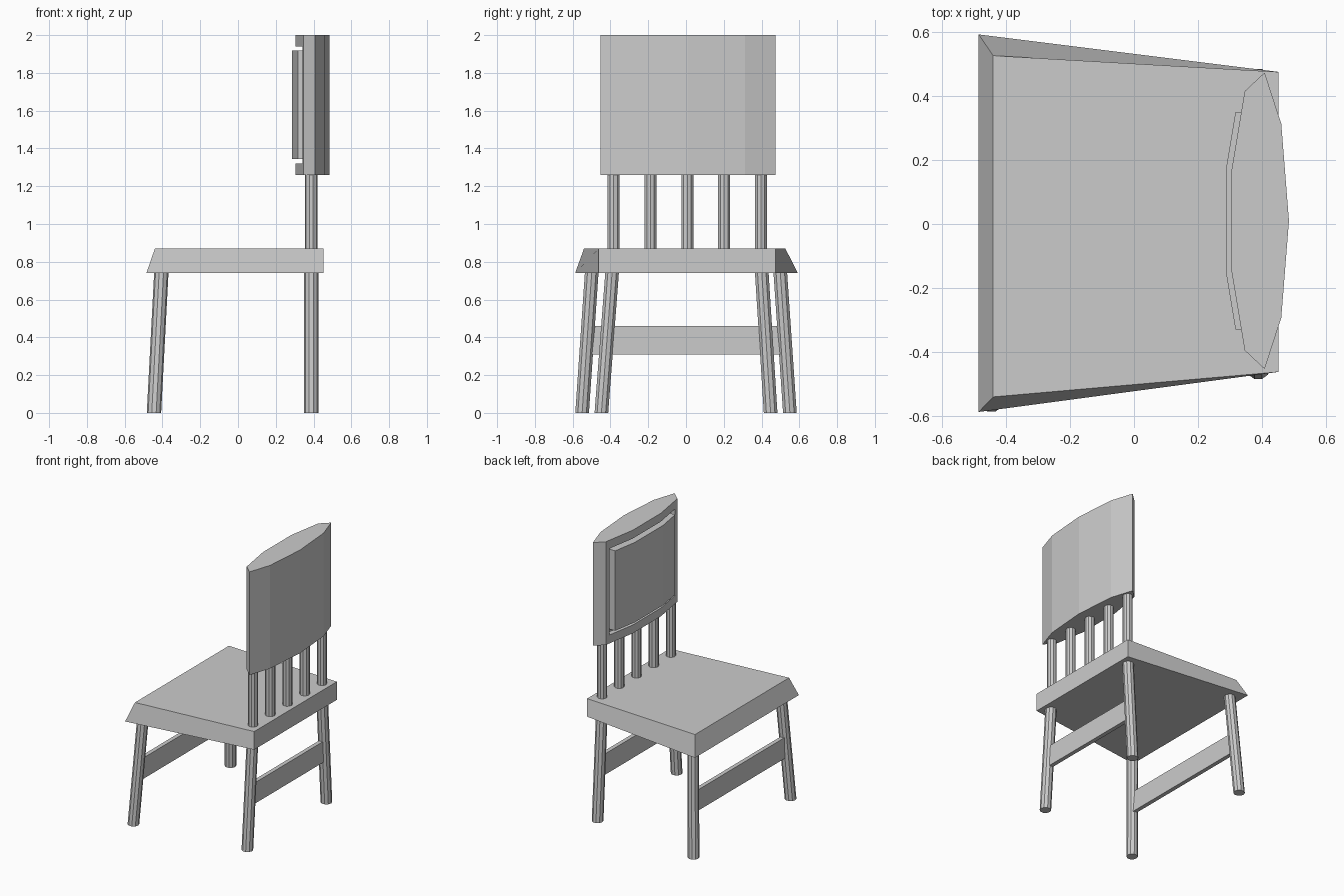
import bpy, bmesh
from math import cos, sin, pi

if "Cube" in bpy.data.objects:
    bpy.data.objects.remove(bpy.data.objects["Cube"])

CY = 0.01      # centre line of the back, in y


def loft(name, low, high):
    """Closed solid between two matching loops of 3D points."""
    bm = bmesh.new()
    a = [bm.verts.new(p) for p in low]
    b = [bm.verts.new(p) for p in high]
    n = len(a)
    bm.faces.new(a[::-1])
    bm.faces.new(b)
    for i in range(n):
        j = (i + 1) % n
        bm.faces.new((a[i], a[j], b[j], b[i]))
    bmesh.ops.recalc_face_normals(bm, faces=bm.faces)
    me = bpy.data.meshes.new(name)
    bm.to_mesh(me)
    bm.free()
    ob = bpy.data.objects.new(name, me)
    bpy.context.collection.objects.link(ob)
    return ob


def prism(name, outline, z0, z1):
    return loft(name, [(x, y, z0) for x, y in outline], [(x, y, z1) for x, y in outline])


def ring(c, r, sides=10):
    return [(c[0] + r * cos(2 * pi * i / sides), c[1] + r * sin(2 * pi * i / sides), c[2])
            for i in range(sides)]


def rod(name, foot, head, r):
    return loft(name, ring(foot, r), ring(head, r))


def mirrored(half):
    """Half outline (y offsets from the centre line) completed by its mirror image."""
    return [(x, CY + y) for x, y in half] + [(x, CY - y) for x, y in reversed(half) if y]


# Seat: tapered towards the back, bevelled at front and sides
loft("seat",
     [(-0.485, -0.587, 0.74), (0.452, -0.462, 0.74), (0.452, 0.475, 0.74), (-0.485, 0.592, 0.74)],
     [(-0.44, -0.54, 0.87), (0.452, -0.462, 0.87), (0.452, 0.475, 0.87), (-0.44, 0.526, 0.87)])

# Legs, splayed outwards
for side, s in (("left", -1), ("right", 1)):
    rod(f"front_leg_{side}", (-0.445, s * 0.55, 0), (-0.405, s * 0.498, 0.76), 0.038)
    rod(f"back_leg_{side}", (0.388, s * 0.448, 0), (0.388, s * 0.395 + 0.005, 0.76), 0.038)

# Stretchers between the legs of each pair
for name, x, w0, w1 in (("front_stretcher", -0.425, 0.53, 0.52), ("back_stretcher", 0.388, 0.425, 0.415)):
    t = 0.015
    loft(name,
         [(x - t, -w0, 0.31), (x + t, -w0, 0.31), (x + t, w0, 0.31), (x - t, w0, 0.31)],
         [(x - t, -w1, 0.46), (x + t, -w1, 0.46), (x + t, w1, 0.46), (x - t, w1, 0.46)])

# Back spindles
for i in range(5):
    y = CY + (i - 2) * 0.195 - 0.003
    rod(f"spindle_{i + 1}", (0.388, y, 0.86), (0.388, y, 1.28), 0.033)

# Curved backrest with a recess in its front face
backrest = prism("backrest", mirrored([(0.484, 0), (0.46, 0.303), (0.408, 0.463),
                                       (0.346, 0.405), (0.305, 0.16)]), 1.26, 2.0)
cutter = prism("recess_cutter", mirrored([(0.2, 0.372), (0.375, 0.372), (0.345, 0.16)]), 1.32, 1.94)
cutter.hide_render = True
mod = backrest.modifiers.new("recess", 'BOOLEAN')
mod.operation = 'DIFFERENCE'
mod.object = cutter
mod.solver = 'EXACT'
bpy.context.view_layer.objects.active = backrest
bpy.ops.object.modifier_apply(modifier=mod.name)
bpy.data.objects.remove(cutter)

# Raised pad inside the recess
prism("back_pad", mirrored([(0.287, 0.16), (0.317, 0.34), (0.378, 0.34), (0.35, 0.16)]), 1.345, 1.918)
